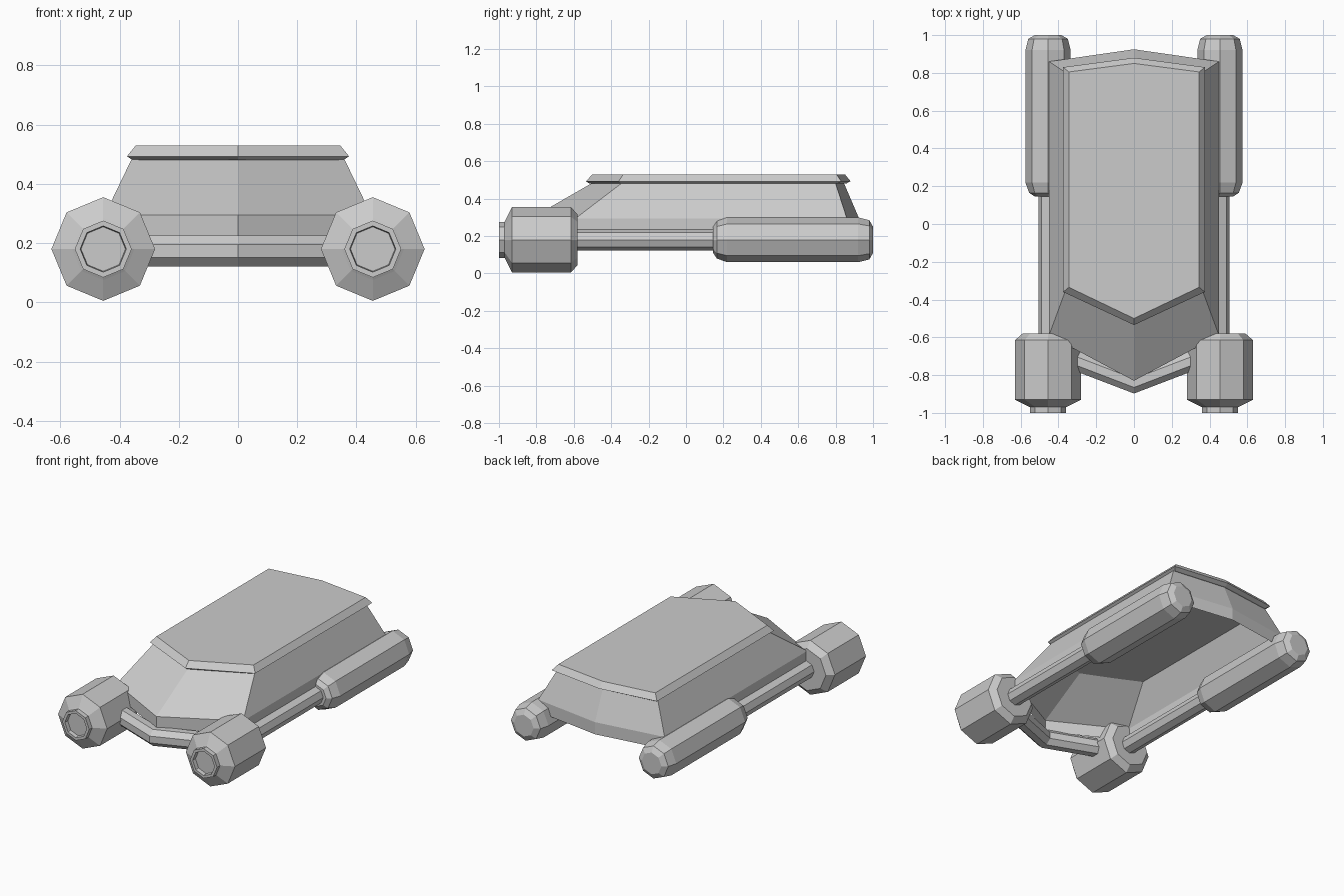
import bpy, bmesh, math

if "Cube" in bpy.data.objects:
    bpy.data.objects.remove(bpy.data.objects["Cube"])


def loft(name, rings, cap_start=True, cap_end=True):
    """Skin a list of equal-length closed rings into a flat-shaded object."""
    bm = bmesh.new()
    vs = [[bm.verts.new(p) for p in ring] for ring in rings]
    n = len(rings[0])
    for a, b in zip(vs, vs[1:]):
        for i in range(n):
            j = (i + 1) % n
            bm.faces.new((a[i], a[j], b[j], b[i]))
    if cap_start:
        bm.faces.new(vs[0][::-1])
    if cap_end:
        bm.faces.new(vs[-1])
    bmesh.ops.recalc_face_normals(bm, faces=bm.faces)
    me = bpy.data.meshes.new(name)
    bm.to_mesh(me)
    bm.free()
    ob = bpy.data.objects.new(name, me)
    bpy.context.collection.objects.link(ob)
    return ob


def outline(z, w, front, front_tip, back, back_tip):
    """Six-sided plan shape, pointed at both ends."""
    return [(0, front_tip, z), (w, front, z), (w, back, z),
            (0, back_tip, z), (-w, back, z), (-w, front, z)]


def octagon(x, z, y, r):
    """Octagon facing along y with a corner at the top."""
    return [(x + r * math.sin(i * math.pi / 4), y, z + r * math.cos(i * math.pi / 4))
            for i in range(8)]


# hull: open-bottomed shell with vertical skirt
loft("hull", [outline(0.217, 0.45, -0.59, -0.83, 0.86, 0.925),
              outline(0.295, 0.45, -0.59, -0.83, 0.86, 0.925),
              outline(0.482, 0.36, -0.345, -0.505, 0.80, 0.845)], cap_start=False)

# roof slab with bevelled rim
loft("roof", [outline(0.48, 0.355, -0.345, -0.515, 0.81, 0.855),
              outline(0.493, 0.375, -0.36, -0.535, 0.83, 0.88),
              outline(0.53, 0.345, -0.335, -0.50, 0.805, 0.85)])

# lathe-like side parts as (y, radius) profiles
PARTS = {
    "front_thruster": [(-0.58, 0.135), (-0.615, 0.175), (-0.93, 0.175), (-0.965, 0.105),
                       (-0.97, 0.096), (-1.0, 0.096), (-1.0, 0.078), (-0.975, 0.075)],
    "side_rail": [(-0.60, 0.056), (0.17, 0.056)],
    "rear_pod": [(0.145, 0.07), (0.165, 0.10), (0.22, 0.12), (0.92, 0.12),
                 (0.98, 0.105), (1.0, 0.07)],
}
for side, label in ((1, "right"), (-1, "left")):
    for name, profile in PARTS.items():
        cx = 0.45 if name == "side_rail" else 0.455
        loft(f"{name}_{label}", [octagon(side * cx, 0.18, y, r) for y, r in profile])

# V-shaped front bumper bar
def bar_section(x, y):
    return [(x, y + 0.06 * math.cos((i + 0.5) * math.pi / 4),
             0.173 + 0.057 * math.sin((i + 0.5) * math.pi / 4)) for i in range(8)]


loft("front_bumper", [bar_section(-0.45, -0.67), bar_section(0, -0.842),
                      bar_section(0.45, -0.67)])
